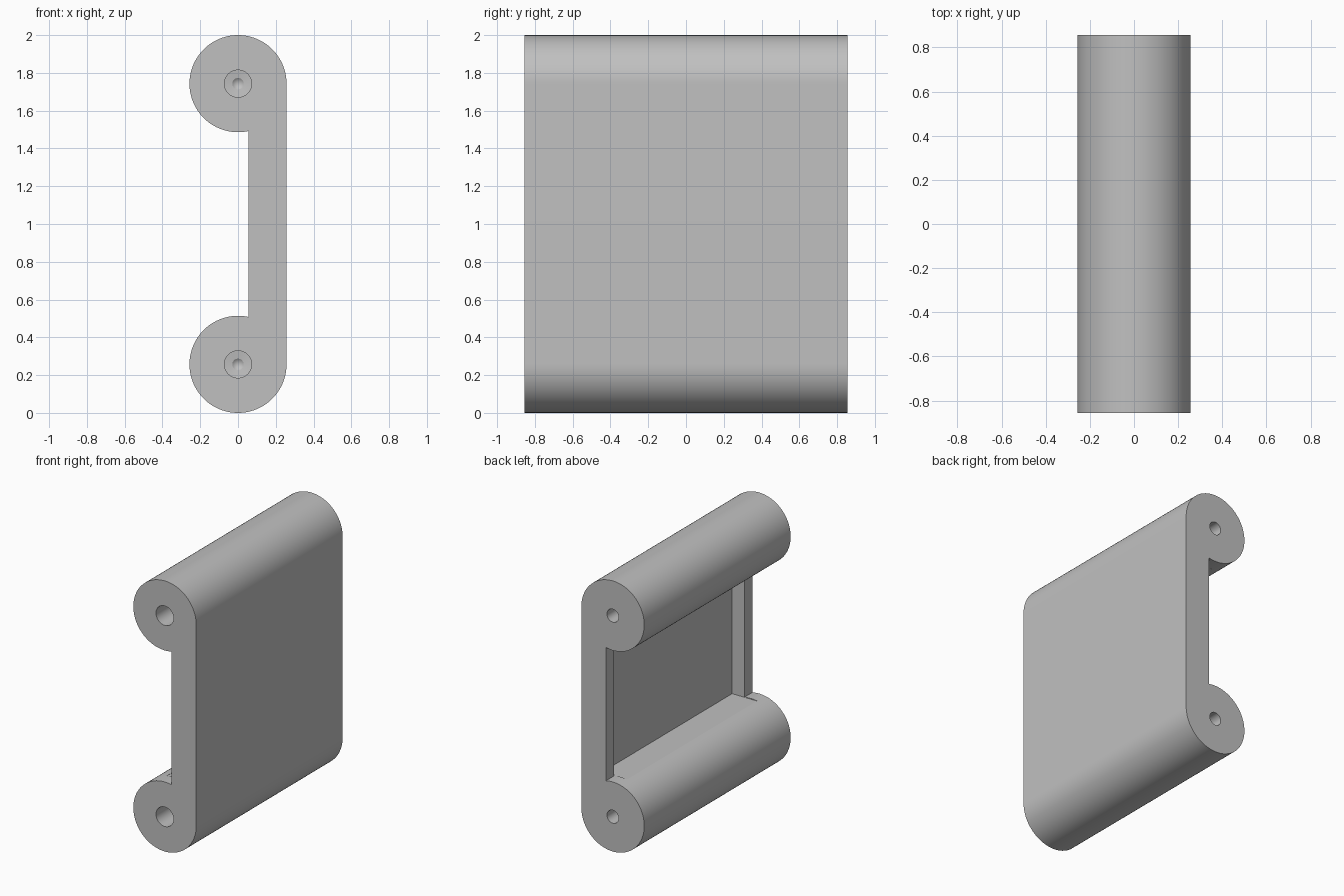
import bpy, bmesh, math
from mathutils import Vector

RADIUS, LENGTH, INNER_X = 0.257, 1.71, 0.055
LOW_Z, HIGH_Z = RADIUS, 2 - RADIUS
HALF = LENGTH / 2

cube = bpy.data.objects.get("Cube")
if cube:
    bpy.data.objects.remove(cube)

grey = bpy.data.materials.new("plain grey")
grey.use_nodes = True
colour = (0.53, 0.53, 0.53, 1)
grey.diffuse_color = colour
grey.node_tree.nodes["Principled BSDF"].inputs["Base Color"].default_value = colour


def make_object(name, bm):
    bmesh.ops.recalc_face_normals(bm, faces=bm.faces)
    mesh = bpy.data.meshes.new(name)
    bm.to_mesh(mesh)
    bm.free()
    mesh.materials.append(grey)
    obj = bpy.data.objects.new(name, mesh)
    bpy.context.collection.objects.link(obj)
    return obj


def cut(target, cutter):
    """Subtract the cutter, then throw it away."""
    cutter.hide_render = True
    mod = target.modifiers.new("cut", 'BOOLEAN')
    mod.operation, mod.solver, mod.object = 'DIFFERENCE', 'EXACT', cutter
    bpy.context.view_layer.objects.active = target
    bpy.ops.object.modifier_apply(modifier=mod.name)
    bpy.data.objects.remove(cutter)


def box(name, low, high):
    bm = bmesh.new()
    bmesh.ops.create_cube(bm, size=1)
    for v in bm.verts:
        v.co = [h if c > 0 else l for c, l, h in zip(v.co, low, high)]
    return make_object(name, bm)


def drill(name, z, side, radius, depth, tip=0.03, sides=48):
    """Blind hole entering from one end, with a small pointed bottom."""
    bm = bmesh.new()
    rings = []
    for r, d in ((radius, -0.05), (radius, depth), (tip, depth + 0.005)):
        rings.append([bm.verts.new((r * math.cos(a), side * (HALF - d), z + r * math.sin(a)))
                      for a in (math.tau * i / sides for i in range(sides))])
    point = bm.verts.new((0, side * (HALF - depth - tip), z))
    bm.faces.new(rings[0])
    for i in range(sides):
        j = (i + 1) % sides
        for a, b in zip(rings, rings[1:]):
            bm.faces.new((a[i], a[j], b[j], b[i]))
        bm.faces.new((rings[-1][i], rings[-1][j], point))
    return make_object(name, bm)


# Side profile: two round rails joined by a straight web
sweep = math.tau - math.acos(INNER_X / RADIUS)
steps = 80
arc = [(RADIUS * math.cos(sweep * i / steps), -RADIUS * math.sin(sweep * i / steps))
       for i in range(steps + 1)]
outline = [(x, LOW_Z + z) for x, z in arc] + [(x, HIGH_Z - z) for x, z in reversed(arc)]

bm = bmesh.new()
end = bm.faces.new([bm.verts.new((x, -HALF, z)) for x, z in outline])
grown = bmesh.ops.extrude_face_region(bm, geom=[end], use_keep_orig=True)
bmesh.ops.translate(bm, vec=Vector((0, LENGTH, 0)),
                    verts=[g for g in grown["geom"] if isinstance(g, bmesh.types.BMVert)])
body = make_object("double_rail_plate", bm)

# Shallow pocket in the web, leaving a rim at each end
pocket_z = LOW_Z + math.sqrt(RADIUS ** 2 - INNER_X ** 2)
cut(body, box("pocket_cutter", (-0.05, -HALF + 0.095, pocket_z),
              (0.155, HALF - 0.095, 2 - pocket_z)))

# Blind holes along both rails: wide at the front, narrow at the back
for z in (LOW_Z, HIGH_Z):
    cut(body, drill("front_hole_cutter", z, -1, 0.072, 0.5))
    cut(body, drill("back_hole_cutter", z, 1, 0.048, 0.4))

# Smooth the round parts, keep the corners crisp
bpy.ops.object.select_all(action='DESELECT')
body.select_set(True)
bpy.context.view_layer.objects.active = body
bpy.ops.object.shade_smooth_by_angle(angle=math.radians(30))
